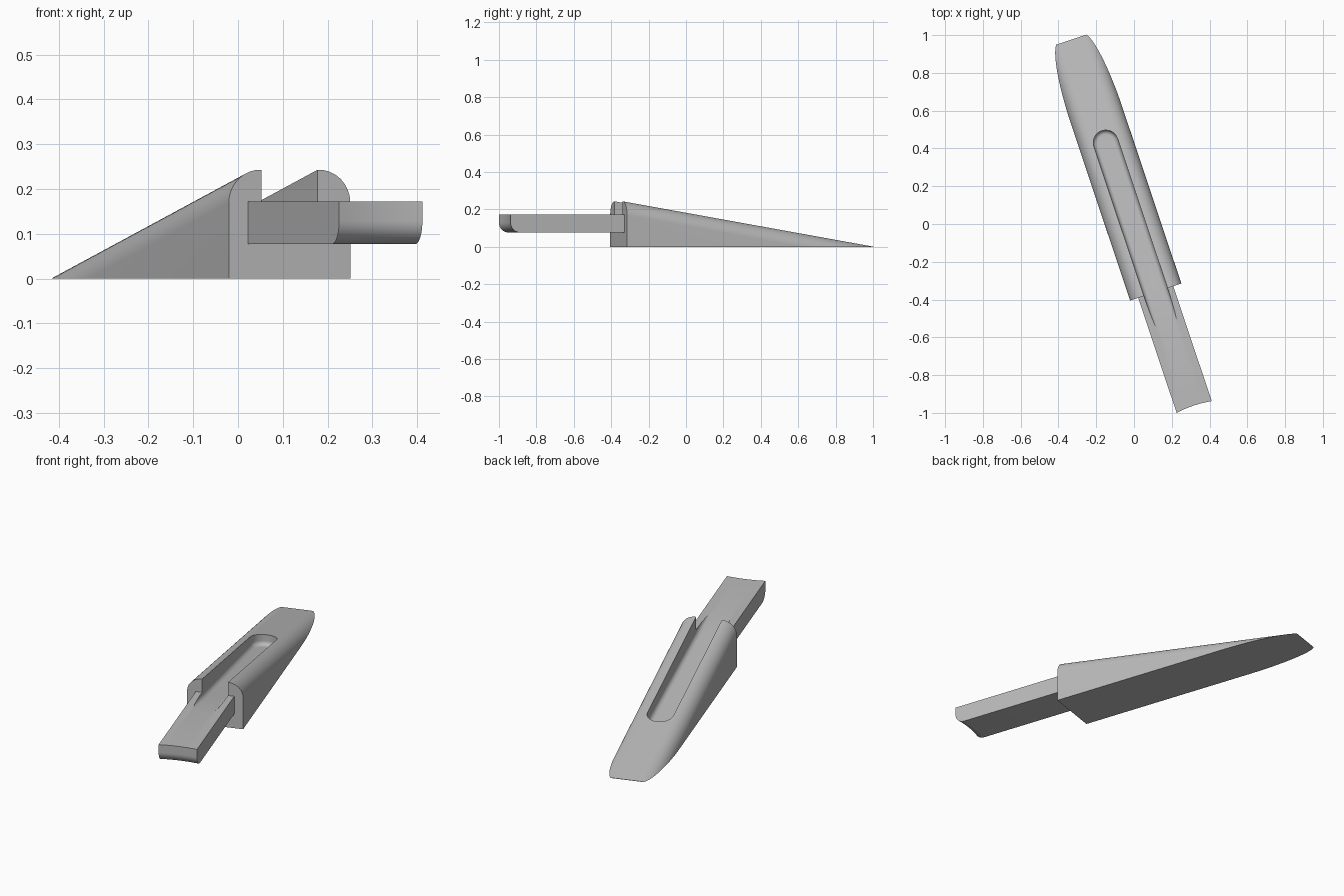
import bpy, bmesh, math

if "Cube" in bpy.data.objects:
    bpy.data.objects.remove(bpy.data.objects["Cube"], do_unlink=True)

grey = bpy.data.materials.new("light_grey")
grey.use_nodes = True
grey.diffuse_color = (0.5, 0.5, 0.5, 1)
grey.node_tree.nodes["Principled BSDF"].inputs["Base Color"].default_value = (0.5, 0.5, 0.5, 1)

LENGTH, HALF, TOP, ROUND = 1.409, 0.143, 0.243, 0.074   # wedge body
SLOPE = (TOP - 0.0015) / LENGTH
SLOT_HALF, SLOT_END, FILLET = 0.066, 0.9, 0.024         # groove


def arc(cx, cy, r, start, end, n=12):
    """Points on an arc, angles in degrees."""
    steps = [math.radians(start + (end - start) * i / n) for i in range(n + 1)]
    return [(cx + r * math.cos(t), cy + r * math.sin(t)) for t in steps]


def loft(name, rings, cut_ground=False):
    """Skin a stack of matching closed rings and cap both ends."""
    bm = bmesh.new()
    loops = [[bm.verts.new(p) for p in ring] for ring in rings]
    for a, b in zip(loops, loops[1:]):
        for i in range(len(a)):
            j = (i + 1) % len(a)
            bm.faces.new((a[i], a[j], b[j], b[i]))
    bm.faces.new(loops[0])
    bm.faces.new(loops[-1])
    if cut_ground:
        geom = bm.verts[:] + bm.edges[:] + bm.faces[:]
        bmesh.ops.bisect_plane(bm, geom=geom, plane_co=(0, 0, 0),
                               plane_no=(0, 0, 1), clear_inner=True)
        bmesh.ops.holes_fill(bm, edges=[e for e in bm.edges if e.is_boundary], sides=0)
    bmesh.ops.recalc_face_normals(bm, faces=bm.faces[:])
    mesh = bpy.data.meshes.new(name)
    bm.to_mesh(mesh)
    bm.free()
    mesh.materials.append(grey)
    obj = bpy.data.objects.new(name, mesh)
    obj.location = (0.115, -0.36, 0)
    obj.rotation_euler.z = math.radians(18.5)
    bpy.context.collection.objects.link(obj)
    return obj


# Wedge body: arched section swept down a slope, trimmed at the ground
section = [(-HALF, -0.02), (HALF, -0.02)]
section += arc(HALF - ROUND, TOP - ROUND, ROUND, 0, 90, 16)
section += arc(ROUND - HALF, TOP - ROUND, ROUND, 90, 180, 16)
body = loft("wedge_body", [[(x, y, z - SLOPE * y) for x, z in section]
                           for y in (0, LENGTH)], cut_ground=True)

# Tang: bar with a rounded lower front edge and a slightly hollow end
TIP, LOW, HIGH, BAR_HALF, NOSE = -0.642, 0.077, 0.172, 0.098, 0.052
side = [(0.005, HIGH), (TIP, HIGH)] + arc(TIP + NOSE, LOW + NOSE, NOSE, 180, 270) + [(0.005, LOW)]
rings = []
for i in range(13):
    s = i / 6 - 1
    hollow = 0.008 * (1 - s * s)
    rings.append([(s * BAR_HALF, y + (hollow if y < 0 else 0), z) for y, z in side])
tang = loft("tang", rings)


# Groove cutter: round-ended slot with a sloping floor and filleted bottom
def slot_ring(inset, height):
    r = SLOT_HALF - inset
    plan = [(r, -0.8)] + arc(0, SLOT_END - SLOT_HALF, r, 0, 180, 24) + [(-r, -0.8)]
    return [(x, y, 0.144 - 0.125 * y + height) for x, y in plan]


fillet = arc(FILLET, FILLET, FILLET, 270, 180, 8)
cutter = loft("groove_cutter", [slot_ring(x, z) for x, z in fillet] + [slot_ring(0, 0.4)])
cutter.hide_render = True
bpy.context.view_layer.update()

for part in (body, tang):
    cut = part.modifiers.new("groove", "BOOLEAN")
    cut.operation, cut.solver, cut.object = "DIFFERENCE", "EXACT", cutter
    bpy.ops.object.select_all(action="DESELECT")
    part.select_set(True)
    bpy.context.view_layer.objects.active = part
    bpy.ops.object.modifier_apply(modifier=cut.name)
    bpy.ops.object.shade_smooth_by_angle(angle=math.radians(30))
bpy.data.objects.remove(cutter, do_unlink=True)
